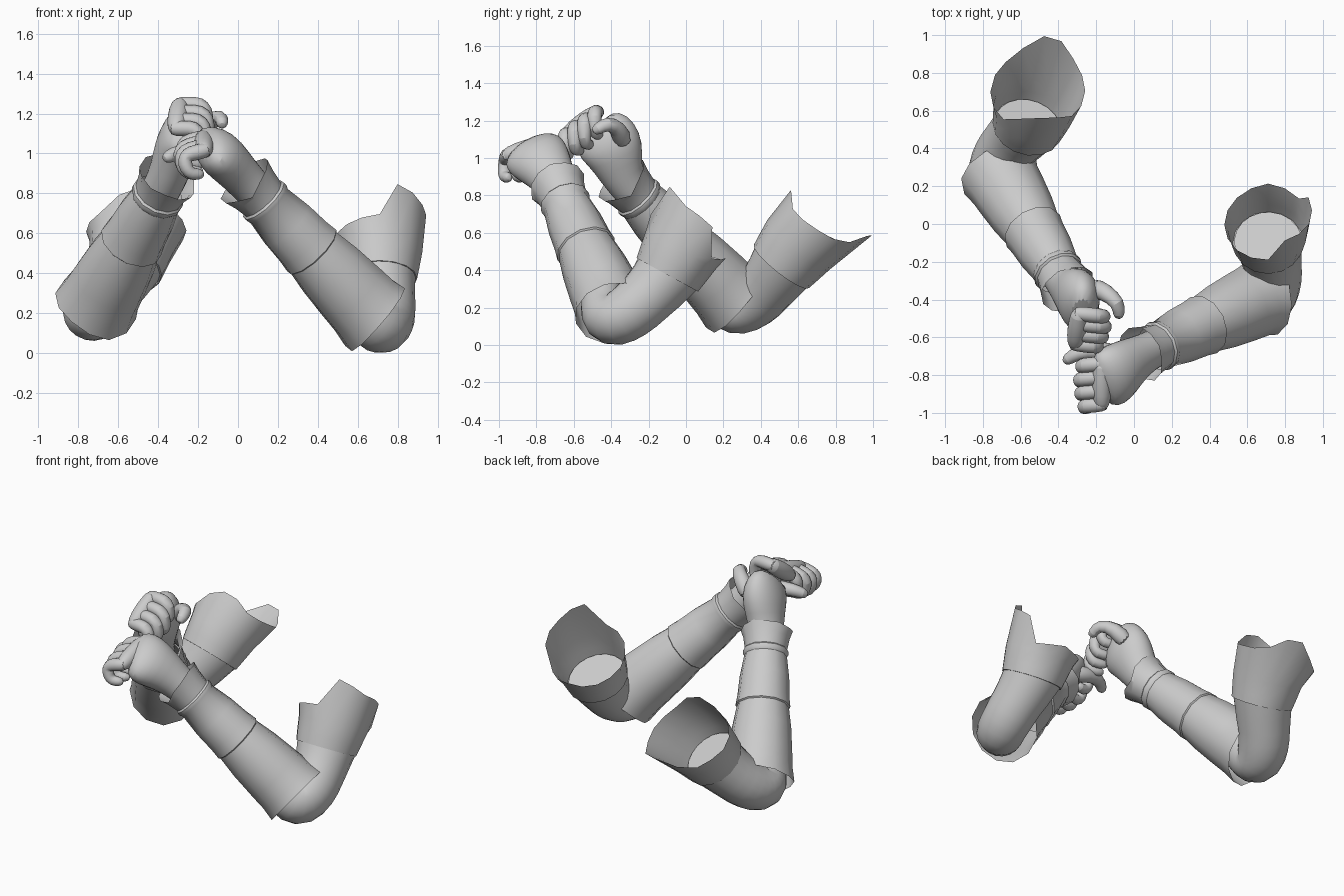
import bpy, bmesh, math
from mathutils import Vector as V

if "Cube" in bpy.data.objects:
    bpy.data.objects.remove(bpy.data.objects["Cube"])

grey = bpy.data.materials.new("light_grey")
grey.diffuse_color = (0.6, 0.6, 0.6, 1)
grey.use_nodes = True
grey.node_tree.nodes["Principled BSDF"].inputs["Base Color"].default_value = grey.diffuse_color


def loft(name, rings, ref, n=16, cap=(False, False), subsurf=0, angle=40):
    """Rings are (centre, direction, radius_a, radius_b, offsets along direction or None)."""
    bm = bmesh.new()
    loops = []
    for c, t, ra, rb, offs in rings:
        t = t.normalized()
        e1 = (ref - t * ref.dot(t)).normalized()
        e2 = t.cross(e1)
        loop = []
        for i in range(n):
            a = 2 * math.pi * i / n
            p = c + e1 * ra * math.cos(a) + e2 * rb * math.sin(a)
            if offs:
                p = p + t * offs[i]
            loop.append(bm.verts.new(p))
        loops.append(loop)
    for A, B in zip(loops, loops[1:]):
        for i in range(n):
            j = (i + 1) % n
            bm.faces.new((A[i], A[j], B[j], B[i]))
    if cap[0]:
        bm.faces.new(loops[0][::-1])
    if cap[1]:
        bm.faces.new(loops[-1])
    me = bpy.data.meshes.new(name)
    bm.to_mesh(me)
    bm.free()
    me.materials.append(grey)
    ob = bpy.data.objects.new(name, me)
    bpy.context.collection.objects.link(ob)
    bpy.ops.object.select_all(action='DESELECT')
    ob.select_set(True)
    bpy.context.view_layer.objects.active = ob
    bpy.ops.object.shade_smooth_by_angle(angle=math.radians(angle))
    if subsurf:
        ob.modifiers.new("round", 'SUBSURF').levels = subsurf
        ob.modifiers["round"].render_levels = subsurf
    return ob


def tube(name, pts, radii, ref, end_dir=None, **kw):
    """Loft along a path; each radius is a number or (a, b)."""
    rings = []
    for i, p in enumerate(pts):
        t = pts[min(i + 1, len(pts) - 1)] - pts[max(i - 1, 0)]
        if end_dir and i == len(pts) - 1:
            t = end_dir
        r = radii[i]
        ra, rb = r if isinstance(r, tuple) else (r, r)
        rings.append((p, t, ra, rb, None))
    return loft(name, rings, ref, **kw)


def arm(side, wrist, elbow, sleeve, axis, rim, rim_r, rim_shift, palm, k0, k3, out, down, back, thumb):
    fore = elbow - wrist
    length, d = fore.length, fore.normalized()
    X = V((1, 0, 0))
    up = V((0, 0, 1))

    # long glove: flared wrist cuff, seams and a wide elbow cuff
    profile = [(-0.005, 0.155), (0.05, 0.138), (0.12, 0.126), (0.13, 0.136), (0.15, 0.136),
               (0.165, 0.128), (0.30, 0.148), (0.42, 0.155), (0.485, 0.164), (0.492, 0.156),
               (0.62, 0.176), (0.78, 0.19), (0.87, 0.196), (0.955, 0.212)]
    rings = []
    for k, (t, r) in enumerate(profile):
        offs = None
        if k == 0:      # slightly uneven wrist edge with a slit
            offs = [0, -0.01, 0, 0.01, 0.04, 0.01, 0, -0.01, 0, 0, 0.01, 0]
        if k == len(profile) - 1:   # uneven elbow edge
            offs = [0, -0.02, -0.03, -0.03, -0.02, 0, 0.02, 0.01, 0, 0.01, 0.02, 0.01]
        rings.append((wrist + d * t * length, d, r, r, offs))
    loft(side + "_glove", rings, up, n=12, angle=35)

    # bare elbow and upper arm, one bent tube closed inside the sleeve
    p0 = wrist + d * length * 0.76
    p2 = sleeve + axis * 0.012
    ctrl = elbow * 2 - (p0 + p2) * 0.5
    pts = [p0 * (1 - s) ** 2 + ctrl * 2 * s * (1 - s) + p2 * s * s for s in [i / 12 for i in range(13)]]
    radii = [0.10, 0.11, 0.12, 0.13, 0.138, 0.143, 0.145, 0.147, 0.15, 0.153, 0.156, 0.165, 0.18]
    tube(side + "_upper_arm", pts, radii, (p0 - elbow).cross(p2 - elbow), end_dir=axis,
         n=20, cap=(False, True))

    # open sleeve with a stepped rim
    flat = lambda h, r: (sleeve + axis * h, axis, r, r, None)
    loft(side + "_sleeve", [flat(0, 0.178), flat(0, 0.187), flat(0.06, 0.198), flat(0.15, 0.213),
                            (sleeve + rim_shift, axis, rim_r, rim_r, rim)], X, n=16, angle=50)

    # wrist and palm
    kdir = (k3 - k0).normalized()
    tube(side + "_palm", [wrist + d * 0.2, wrist + d * 0.02] + palm,
         [0.1, (0.104, 0.098), (0.145, 0.112), (0.175, 0.12), (0.175, 0.10), (0.13, 0.06)],
         kdir, n=16, cap=(False, True), subsurf=1)
    tube(side + "_knuckles", [k0 - kdir * 0.03, k0, (k0 + k3) / 2, k3, k3 + kdir * 0.03],
         [0.02, 0.05, 0.056, 0.048, 0.02], out, n=12, cap=(True, True), subsurf=1)

    # four curled fingers
    for i, size in enumerate((0.96, 1.06, 1.0, 0.85)):
        k = k0.lerp(k3, i / 3)
        pip = k + out * size
        tip = pip + down * size
        end = tip + back * size
        path = [k - out * 0.3, k + out * 0.3, k.lerp(pip, 0.85), pip + down * 0.2,
                tip - down * 0.25, tip + back * 0.25, end, end + back * 0.2]
        tube(f"{side}_finger_{i + 1}", path,
             [0.04, 0.042, 0.042, 0.041, 0.038, 0.035, 0.03, 0.012],
             kdir, n=10, cap=(True, True), subsurf=1)

    # thumb
    path = thumb + [thumb[-1] + (thumb[-1] - thumb[-2]) * 0.3]
    tube(side + "_thumb", path, [0.06, 0.05, 0.04, 0.036, 0.014], kdir, n=10,
         cap=(True, True), subsurf=1)


# arm whose fist is lowered in front
arm("left", V((0.04, -0.69, 0.86)), V((0.72, -0.37, 0.145)),
    V((0.71, -0.10, 0.375)), V((0, 0.48, 0.88)).normalized(),
    [0.36, 0.34, 0.19, 0.21, 0.23, 0.21, 0.20, 0.20, 0.20, 0.21, 0.22, 0.23, 0.24, 0.42, 0.40, 0.37],
    0.232, V((0, 0, 0)),
    [V((-0.03, -0.74, 0.94)), V((-0.09, -0.79, 1.0)), V((-0.14, -0.82, 1.03)), V((-0.18, -0.845, 1.05))],
    V((-0.17, -0.74, 1.08)), V((-0.17, -0.955, 1.015)),
    V((-0.12, -0.01, -0.03)), V((0.02, -0.015, -0.11)), V((0.08, 0.03, 0.0)),
    [V((-0.08, -0.69, 0.97)), V((-0.20, -0.665, 1.0)), V((-0.30, -0.68, 1.01)), V((-0.355, -0.72, 0.98))])

# arm whose fist is raised behind
arm("right", V((-0.35, -0.34, 0.88)), V((-0.73, 0.29, 0.205)),
    V((-0.565, 0.51, 0.42)), V((0.20, 0.60, 0.76)).normalized(),
    [0.33, 0.34, 0.37, 0.44, 0.44, 0.34, 0.27, 0.25, 0.22, 0.21, 0.22, 0.31, 0.36, 0.36, 0.32, 0.32],
    0.245, V((0, 0.025, -0.02)),
    [V((-0.32, -0.365, 0.98)), V((-0.29, -0.395, 1.06)), V((-0.28, -0.44, 1.12)), V((-0.28, -0.49, 1.17))],
    V((-0.29, -0.475, 1.245)), V((-0.31, -0.635, 1.125)),
    V((0.13, -0.015, 0.0)), V((0.015, 0.0, -0.125)), V((-0.09, 0.03, 0.0)),
    [V((-0.23, -0.33, 1.07)), V((-0.15, -0.36, 1.16)), V((-0.08, -0.42, 1.19)), V((-0.08, -0.48, 1.15))])
